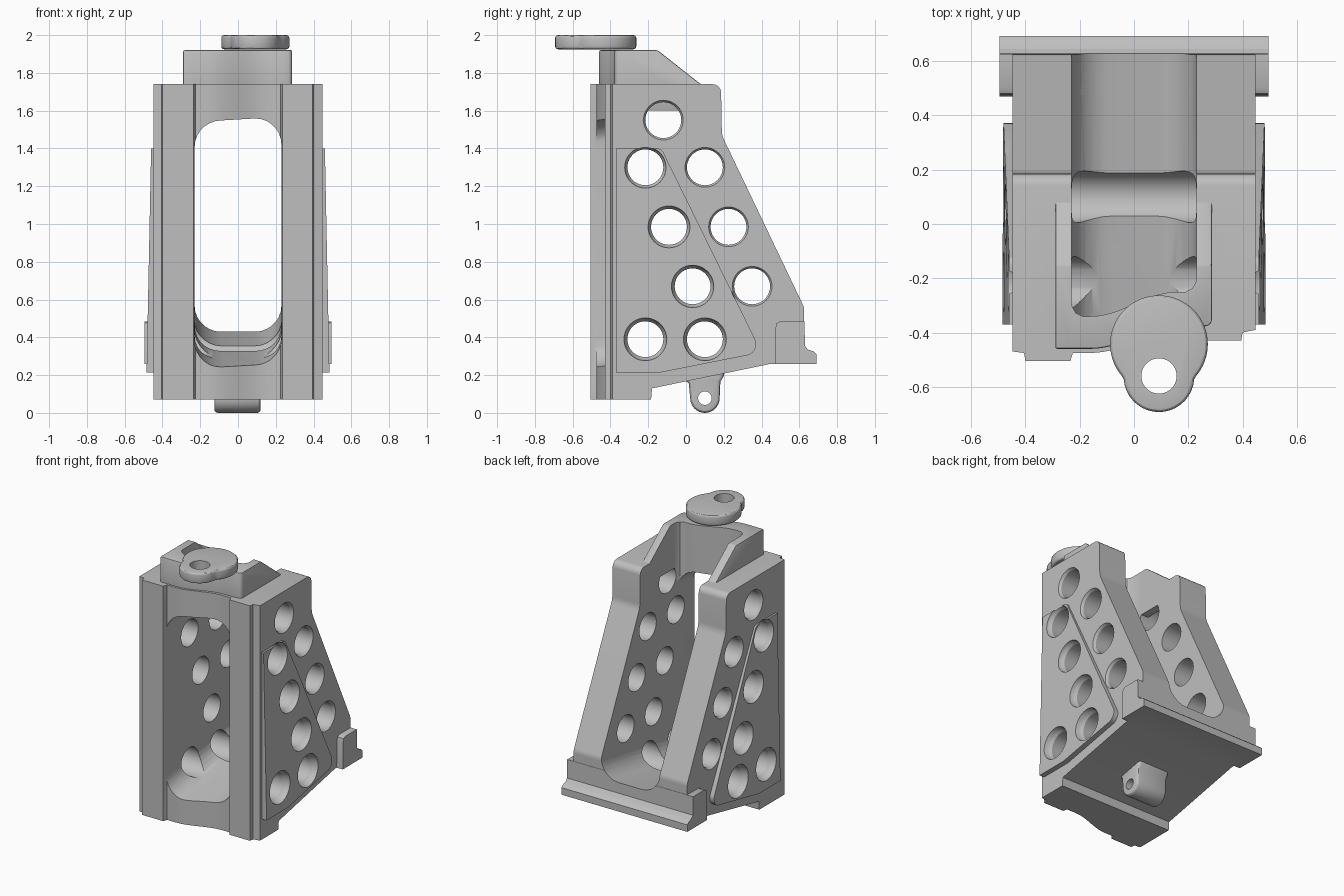
import bpy, bmesh, math
from mathutils import Vector

if "Cube" in bpy.data.objects:
    bpy.data.objects.remove(bpy.data.objects["Cube"])

grey = bpy.data.materials.new("plain grey")
grey.use_nodes = True
grey.diffuse_color = (0.52, 0.52, 0.52, 1)
grey.node_tree.nodes["Principled BSDF"].inputs["Base Color"].default_value = (0.52, 0.52, 0.52, 1)


def loft(name, rings):
    """Closed solid through matching rings of points."""
    bm = bmesh.new()
    loops = [[bm.verts.new(p) for p in ring] for ring in rings]
    n = len(loops[0])
    for a, b in zip(loops, loops[1:]):
        for i in range(n):
            bm.faces.new((a[i], a[(i + 1) % n], b[(i + 1) % n], b[i]))
    bm.faces.new(loops[0])
    bm.faces.new(loops[-1])
    bmesh.ops.recalc_face_normals(bm, faces=bm.faces)
    mesh = bpy.data.meshes.new(name)
    bm.to_mesh(mesh)
    bm.free()
    mesh.materials.append(grey)
    ob = bpy.data.objects.new(name, mesh)
    bpy.context.collection.objects.link(ob)
    return ob


def place(p, t, axis):
    return {"x": (t, p[0], p[1]), "y": (p[0], t, p[1]), "z": (p[0], p[1], t)}[axis]


def prism(name, pts, axis, lo, hi):
    return loft(name, [[place(p, t, axis) for p in pts] for t in (lo, hi)])


def apply(ob, mod):
    bpy.context.view_layer.objects.active = ob
    bpy.ops.object.modifier_apply(modifier=mod.name)


def boolean(ob, tool, op="DIFFERENCE"):
    mod = ob.modifiers.new("bool", "BOOLEAN")
    mod.operation, mod.object, mod.solver = op, tool, "EXACT"
    apply(ob, mod)


def bevel(ob, width, segments=2, angle=35):
    mod = ob.modifiers.new("bevel", "BEVEL")
    mod.width, mod.segments = width, segments
    mod.limit_method, mod.angle_limit = "ANGLE", math.radians(angle)
    apply(ob, mod)


def discard(*tools):
    for t in tools:
        bpy.data.objects.remove(t)


def circle(cx, cy, r, n=40):
    return [(cx + r * math.cos(math.tau * i / n), cy + r * math.sin(math.tau * i / n)) for i in range(n)]


def rounded(pts, radii, steps=7):
    """Polygon with a curved fillet at each corner that has a radius."""
    out = []
    for i, (p, r) in enumerate(zip(pts, radii)):
        p, a, b = Vector(p), Vector(pts[i - 1]), Vector(pts[(i + 1) % len(pts)])
        if r == 0:
            out.append(tuple(p))
            continue
        u, v = (a - p).normalized(), (b - p).normalized()
        half = u.angle(v) / 2
        centre = p + (u + v).normalized() * r / math.sin(half)
        d = r / math.tan(half)
        s, e = (p + u * d - centre).normalized(), (p + v * d - centre).normalized()
        for k in range(steps + 1):
            out.append(tuple(centre + s.slerp(e, k / steps) * r))
    return out


def s_curve(x0, x1, y0, y1, bend=0.16, n=14):
    """Smooth sideways step that is flat at both ends."""
    out = [(x0, y0)]
    for i in range(n + 1):
        t = i / n
        out.append((-bend + 2 * bend * t, y0 + (y1 - y0) * (0.5 - 0.5 * math.cos(math.pi * t))))
    return out + [(x1, y1)]


# Cutters for the open channel and the tall front window, sharing a sloping floor
channel = prism("channel_cutter", rounded([(-.23, .265), (.23, .265), (.23, 3), (-.23, 3)], [.14, .14, 0, 0]),
                "y", -0.6, 1)
window = prism("window_cutter", rounded([(-.23, .265), (.23, .265), (.23, 1.57), (-.23, 1.57)], [.14] * 4),
               "y", -0.8, -0.18)
for tool in (channel, window):
    for v in tool.data.vertices:
        v.co.z += 0.17 * (v.co.y + 0.34)
corner = [(-.4, 1.2), (-.4, -.2), (-.23, -.2), (-.23, -.3), (-.215, -.327)]
plan = corner + s_curve(-.19, .19, -.34, -.25) + [(.215, -.237), (.23, -.21), (.4, -.21), (.4, 1.2)]
front_wall = prism("channel_plan", plan, "z", -1, 4)
boolean(channel, front_wall, "INTERSECT")

# Cutters for the lightening holes with eased outer rims
hole_rings = [(-.56, .13), (-.45, .107), (-.43, .095), (.43, .095), (.45, .107), (.56, .13)]
hole_spots = [(-.12, 1.55), (-.215, 1.3), (.1, 1.3), (-.09, .985), (.225, .985),
              (.035, .67), (.35, .67), (-.215, .39), (.1, .39)]
holes = [loft("hole_cutter", [[(x, *p) for p in circle(y, z, r)] for x, r in hole_rings])
         for y, z in hole_spots]

# Main frame: side profile crossed with plan profile
side = rounded([(-.7, .07), (-.185, .07), (-.18, .13), (.45, .26), (.625, .26), (.625, .56),
                (.19, 1.47), (.185, 1.74), (-.7, 1.74)],
               [0, 0, 0, 0, 0, .08, .12, .045, 0], 5)
body = prism("main_frame", side, "x", -0.6, 0.6)
plan = [(-.447, .9), (-.447, -.47), (-.405, -.475), (-.4, -.505), (-.235, -.505)]
plan += s_curve(-.225, .225, -.475, -.4)
plan += [(.235, -.43), (.395, -.43), (.4, -.4), (.447, -.39), (.447, .9)]
outline = prism("frame_plan", plan, "z", -0.5, 2.5)
boolean(body, outline, "INTERSECT")
for tool in [channel, window] + holes:
    boolean(body, tool)

# Raised collar at the top, its arms sloping down to the back
plan = [(-.29, .1), (-.29, -.46)] + s_curve(-.24, .24, -.46, -.38)
collar = prism("top_collar", plan + [(.275, -.375), (.287, -.36), (.287, .1)], "z", 1.6, 1.92)
slope = prism("slope_cutter", [(-.15, 1.92), (-.15, 2.2), (.4, 2.2), (.4, 1.74), (.085, 1.735)], "x", -1, 1)
boolean(collar, slope)
bevel(collar, 0.012)
boolean(collar, channel)

# Rear foot with a step and side ears
foot = prism("rear_foot", [(.47, .26), (.692, .26), (.692, .31), (.675, .325), (.645, .335), (.63, .355), (.627, .485),
                           (.5, .485), (.48, .475), (.475, .455)], "x", -.495, .495)
boolean(foot, channel)

# Tapered side plates
panel = rounded([(-.37, .215), (-.13, .215), (.4, .32), (-.13, 1.4), (-.37, 1.4)], [0, 0, .06, .04, 0])
for sign, label in ((1, "left"), (-1, "right")):
    plate = prism(label + "_side_plate", panel, "x", sign * .42, sign * .48)
    for v in plate.data.vertices:
        if abs(v.co.x) > .45:
            v.co.x = sign * (.484 - .024 * (v.co.z - .215) / 1.185)
    for tool in holes:
        boolean(plate, tool)

# Lifting cap: a disc merged with a smaller pierced lobe
cap_pts = []
for i in range(72):
    a = math.tau * i / 72
    c, s = -math.sin(a), math.cos(a)
    r = 0.18
    if c > 0 and abs(.12 * s) < .13:
        r = max(r, .12 * c + math.sqrt(.13 ** 2 - (.12 * s) ** 2))
    cap_pts.append((.092 + r * math.cos(a), -.443 + r * math.sin(a)))
cap = prism("top_cap", cap_pts, "z", 1.925, 2)
bevel(cap, 0.015, 3, 50)
eye = prism("cap_eye_cutter", circle(.092, -.56, .065), "z", 1.8, 2.2)
boolean(cap, eye)

# Hanging lug under the floor
arc = [(.1 + .078 * math.cos(a), .078 + .078 * math.sin(a))
       for a in [math.pi + math.pi * i / 16 for i in range(17)]]
lug = prism("bottom_lug", [(0, .22), (.0, .17), (.015, .155)] + arc + [(.182, .165), (.2, .195), (.2, .24)],
            "x", -.125, .12)
bevel(lug, 0.018, 3, 50)
pin = prism("lug_pin_cutter", circle(.1, .078, .036, 28), "x", -.5, .5)
boolean(lug, pin)

discard(channel, front_wall, window, outline, slope, eye, pin, *holes)

# Smooth curved faces, keep hard edges crisp
bpy.ops.object.select_all(action="DESELECT")
for ob in bpy.context.collection.objects:
    if ob.type == "MESH":
        ob.select_set(True)
        bpy.context.view_layer.objects.active = ob
bpy.ops.object.shade_smooth_by_angle(angle=math.radians(30))
bpy.ops.object.select_all(action="DESELECT")
